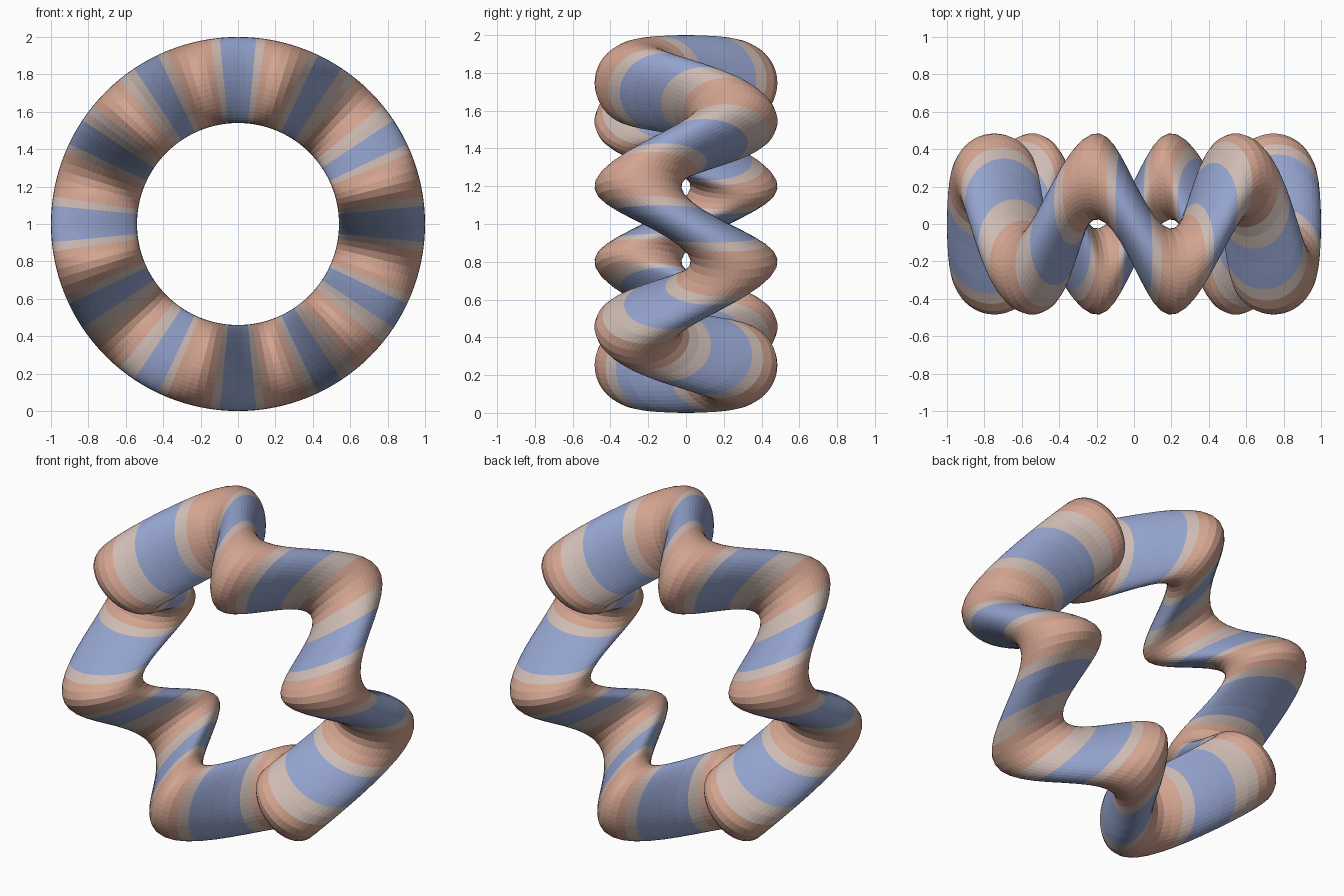
import bpy, bmesh
from math import sin, cos, pi, degrees

cube = bpy.data.objects.get("Cube")
if cube:
    bpy.data.objects.remove(cube, do_unlink=True)

RING, TUBE, WAVE, WAVES = 0.77, 0.23, 0.255, 6
STEPS, SIDES = 128, 48


def material(name, color):
    m = bpy.data.materials.new(name)
    m.use_nodes = True
    m.diffuse_color = (*color, 1)
    m.node_tree.nodes["Principled BSDF"].inputs["Base Color"].default_value = (*color, 1)
    return m


def wavy_point(t, p):
    r = RING + TUBE * cos(p)
    return (r * cos(t), TUBE * sin(p) - WAVE * sin(WAVES * t), 1 + r * sin(t))


# Wavy ring: a torus whose tube swings forward and back
bm = bmesh.new()
rings = [[bm.verts.new(wavy_point(2 * pi * i / STEPS, 2 * pi * j / SIDES))
          for j in range(SIDES)] for i in range(STEPS)]
half_wave = 180 / WAVES
for i in range(STEPS):
    a, b = rings[i], rings[(i + 1) % STEPS]
    # Colour bands follow the distance from the middle of each swing
    angle = degrees(2 * pi * (i + 0.5) / STEPS) % half_wave
    offset = min(angle, half_wave - angle)
    band = 0 if offset < 4.3 else 1 if offset < 8.5 else 2
    for j in range(SIDES):
        k = (j + 1) % SIDES
        face = bm.faces.new((a[j], a[k], b[k], b[j]))
        face.material_index = band
bmesh.ops.recalc_face_normals(bm, faces=bm.faces)

mesh = bpy.data.meshes.new("wavy_ring")
bm.to_mesh(mesh)
bm.free()
for name, color in (("soft_blue", (0.30, 0.37, 0.62)),
                    ("pale_pink_grey", (0.62, 0.50, 0.46)),
                    ("salmon", (0.65, 0.37, 0.28))):
    mesh.materials.append(material(name, color))
ring = bpy.data.objects.new("wavy_ring", mesh)
bpy.context.collection.objects.link(ring)
